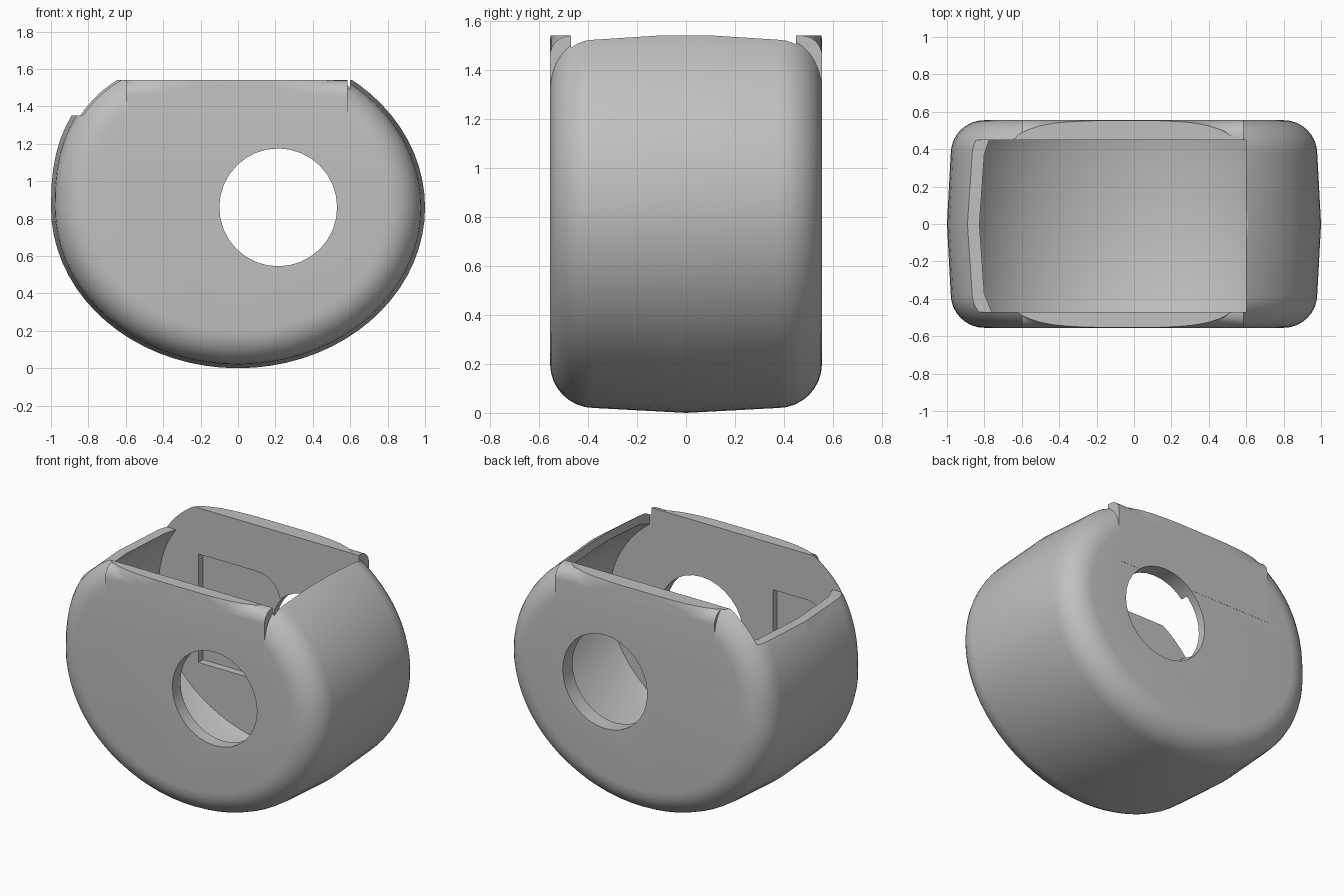
import bpy, bmesh, math

cube = bpy.data.objects.get("Cube")
if cube:
    bpy.data.objects.remove(cube, do_unlink=True)

MID = 0.86        # height of the drum axis
TOP = 1.54        # height of the flat rims
HALF = 0.555      # half depth of the drum
FRONT_IN, BACK_IN = -0.47, 0.45

grey = bpy.data.materials.new("plain_grey")
grey.use_nodes = True
colour = (0.53, 0.53, 0.53, 1)
grey.diffuse_color = colour
grey.node_tree.nodes["Principled BSDF"].inputs["Base Color"].default_value = colour


def finish(name, bm):
    bmesh.ops.recalc_face_normals(bm, faces=bm.faces)
    mesh = bpy.data.meshes.new(name)
    bm.to_mesh(mesh)
    bm.free()
    mesh.materials.append(grey)
    obj = bpy.data.objects.new(name, mesh)
    bpy.context.collection.objects.link(obj)
    return obj


def loft(name, rings):
    """Skin closed rings of points and cap both ends."""
    bm = bmesh.new()
    loops = [[bm.verts.new(p) for p in ring] for ring in rings]
    n = len(loops[0])
    for a, b in zip(loops, loops[1:]):
        for i in range(n):
            j = (i + 1) % n
            bm.faces.new((a[i], a[j], b[j], b[i]))
    bm.faces.new(loops[0])
    bm.faces.new(loops[-1])
    return finish(name, bm)


def prism(name, outline, y0, y1):
    return loft(name, [[(x, y, z) for x, z in outline] for y in (y0, y1)])


def box(name, x0, x1, y0, y1, z0, z1):
    return prism(name, [(x0, z0), (x1, z0), (x1, z1), (x0, z1)], y0, y1)


def outline(y, inset, steps=72):
    """Oval ring, fuller at the upper right-hand side of the model."""
    ring = []
    for i in range(steps):
        t = math.tau * i / steps
        c, s = math.cos(t), math.sin(t)
        p = 2 / 2.47 if c < 0 and s > 0 else 1
        x = math.copysign(abs(c) ** p, c) * (1 - inset)
        z = math.copysign(abs(s) ** p, s) * (MID - inset)
        ring.append((x, y, MID + z))
    return ring


def combine(target, tool, operation):
    mod = target.modifiers.new(operation.lower(), 'BOOLEAN')
    mod.operation = operation
    mod.solver = 'EXACT'
    mod.object = tool
    tool.hide_render = True
    bpy.context.view_layer.objects.active = target
    bpy.ops.object.modifier_apply(modifier=mod.name)
    bpy.data.objects.remove(tool, do_unlink=True)


# Drum body: slightly crowned barrel with rounded ends
half_profile = [(0, 0)]
for i in range(9):
    t = math.pi / 2 * i / 8
    half_profile.append((0.375 + 0.18 * math.sin(t), 0.2 - 0.18 * math.cos(t)))
profile = [(-y, d) for y, d in half_profile[:0:-1]] + half_profile
shell = loft("drum_shell", [outline(y, d) for y, d in profile])
combine(shell, box("top_trim", -2, 2, -1, 1, TOP, 3), 'DIFFERENCE')

# Straight front and back lips with a rounded upper edge
for side in (-1, 1):
    section = [(0.4, 1.1), (HALF + 0.001, 1.1)]
    for i in range(9):
        t = math.pi / 2 * i / 8
        section.append((0.471 + 0.085 * math.cos(t), TOP - 0.085 + 0.085 * math.sin(t)))
    section.append((0.4, TOP))
    lip = loft("lip", [[(x, side * y, z) for y, z in section] for x in (-0.6, 0.585)])
    combine(shell, lip, 'UNION')

# Hollow inside, then the open top
cavity = [(FRONT_IN, 0.1), (-0.37, 0.07), (0, 0.05), (0.37, 0.07), (BACK_IN, 0.09)]
combine(shell, loft("cavity", [outline(y, d) for y, d in cavity]), 'DIFFERENCE')
combine(shell, box("opening", -1.5, 0.6, FRONT_IN, BACK_IN, 1.35, 2), 'DIFFERENCE')

# Round hole through both walls
hole = [(0.215 + 0.315 * math.cos(math.tau * i / 32), MID + 0.315 * math.sin(math.tau * i / 32))
        for i in range(32)]
combine(shell, prism("round_hole", hole, -1, 1), 'DIFFERENCE')


# Shallow pockets in the inner walls, each with one rounded upper corner
def pocket(square_x, round_x, radius, y0, y1):
    way = 1 if round_x > square_x else -1
    pts = [(square_x, 1.23), (square_x, 0.5), (round_x, 0.5)]
    for i in range(7):
        t = math.pi / 2 * i / 6
        pts.append((round_x - way * radius * (1 - math.cos(t)), 1.23 - radius * (1 - math.sin(t))))
    combine(shell, prism("pocket", pts, y0, y1), 'DIFFERENCE')


pocket(-0.61, 0.0, 0.17, BACK_IN - 0.02, BACK_IN + 0.05)
pocket(-0.32, -0.68, 0.1, FRONT_IN - 0.04, FRONT_IN + 0.02)

# Smooth curved walls, crisp cut edges
bpy.ops.object.select_all(action='DESELECT')
shell.select_set(True)
bpy.context.view_layer.objects.active = shell
bpy.ops.object.shade_smooth_by_angle(angle=math.radians(30))
